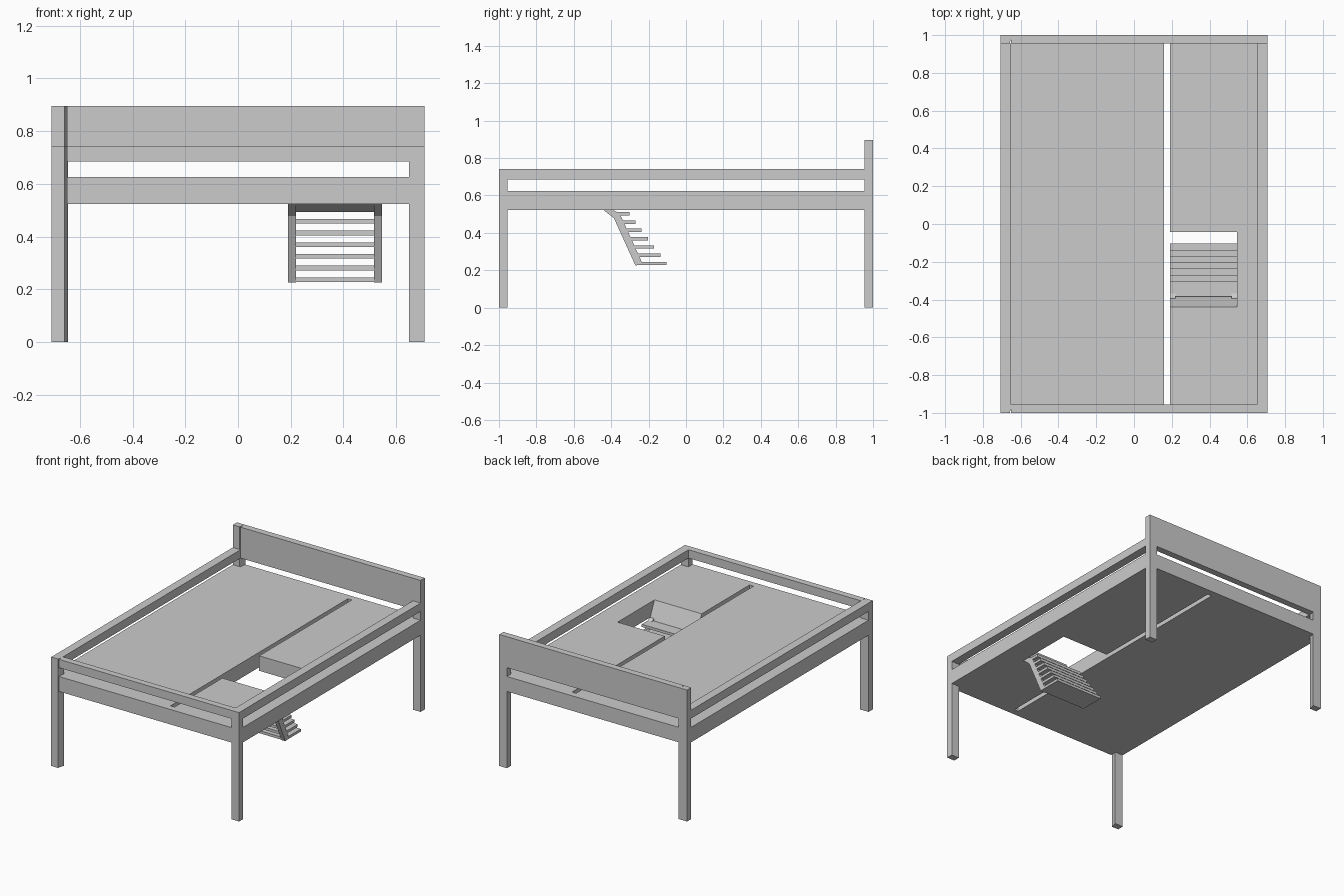
import bpy, bmesh
from mathutils import Vector

if "Cube" in bpy.data.objects:
    bpy.data.objects.remove(bpy.data.objects["Cube"])

W, L = 0.708, 1.0            # half width, half length
TX, TY = 0.058, 0.045        # post size in x and y
Z0, Z1, Z2, Z3, ZH = 0.523, 0.625, 0.685, 0.742, 0.896


def prism(name, pts, lo, hi, axis):
    """Extrude a closed profile from lo to hi along x or z."""
    def place(p, t):
        return Vector((t, p[0], p[1])) if axis == 'x' else Vector((p[0], p[1], t))
    bm = bmesh.new()
    face = bm.faces.new([bm.verts.new(place(p, lo)) for p in pts])
    ext = bmesh.ops.extrude_face_region(bm, geom=[face])
    move = Vector((hi - lo, 0, 0)) if axis == 'x' else Vector((0, 0, hi - lo))
    bmesh.ops.translate(bm, vec=move,
                        verts=[g for g in ext['geom'] if isinstance(g, bmesh.types.BMVert)])
    bmesh.ops.recalc_face_normals(bm, faces=bm.faces)
    mesh = bpy.data.meshes.new(name)
    bm.to_mesh(mesh)
    bm.free()
    ob = bpy.data.objects.new(name, mesh)
    bpy.context.collection.objects.link(ob)
    return ob


def box(name, x0, x1, y0, y1, z0, z1):
    return prism(name, [(x0, y0), (x1, y0), (x1, y1), (x0, y1)], z0, z1, 'z')


# corner posts; the left ones have a slightly skewed inner face
for end, y0, y1, top in (("front", -L, -L + TY, Z3), ("back", L - TY, L, ZH)):
    box(end + "_right_post", W - TX, W, y0, y1, 0, top)
    prism(end + "_left_post",
          [(-W, y0), (-W + 0.05, y0), (-W + 0.063, y1), (-W, y1)], 0, top, 'z')

# side rails, lower and upper
for side, x0 in (("left", -W), ("right", W - TX)):
    for level, z0, z1 in (("lower", Z0, Z1), ("upper", Z2, Z3)):
        box(f"{side}_{level}_rail", x0, x0 + TX, -L + TY, L - TY, z0, z1)

# end rails and headboard
xi = W - TX
box("front_lower_rail", -xi, xi, -L, -L + TY, Z0, Z1)
box("front_upper_rail", -xi, xi, -L, -L + TY, Z2, Z3)
box("back_lower_rail", -xi, xi, L - TY, L, Z0, Z1)
box("headboard", -xi, xi, L - TY, L, Z2, ZH)

# deck in two panels with a slot between; right panel notched for the stairs
yi = L - TY
SX0, SX1, HY0, HY1 = 0.19, 0.546, -0.44, -0.043
box("left_deck", -xi, 0.16, -yi, yi, Z0, Z1)
prism("right_deck", [(SX0, -yi), (xi, -yi), (xi, yi), (SX0, yi), (SX0, HY1),
                     (SX1, HY1), (SX1, HY0), (SX0, HY0)], Z0, Z1, 'z')

# sloped entry at the top of the stairs
prism("stair_entry", [(HY0, Z1), (-0.39, 0.512), (-0.385, 0.495), (HY0, Z0)], SX0, SX1, 'x')

# stair stringers
profile = [(-0.442, 0.523), (-0.385, 0.478), (-0.27, 0.225),
           (-0.232, 0.235), (-0.355, 0.505), (-0.39, 0.523)]
for side, x0 in (("left", SX0), ("right", SX1 - 0.03)):
    prism(side + "_stringer", profile, x0, x0 + 0.03, 'x')

# stair treads, deeper towards the bottom
for i in range(7):
    z = 0.511 - 0.0443 * i
    back = -0.385 + 0.0192 * i
    front = -0.303 + 0.0332 * i
    box(f"tread_{i + 1}", SX0, SX1, back, front, z - 0.018, z)
